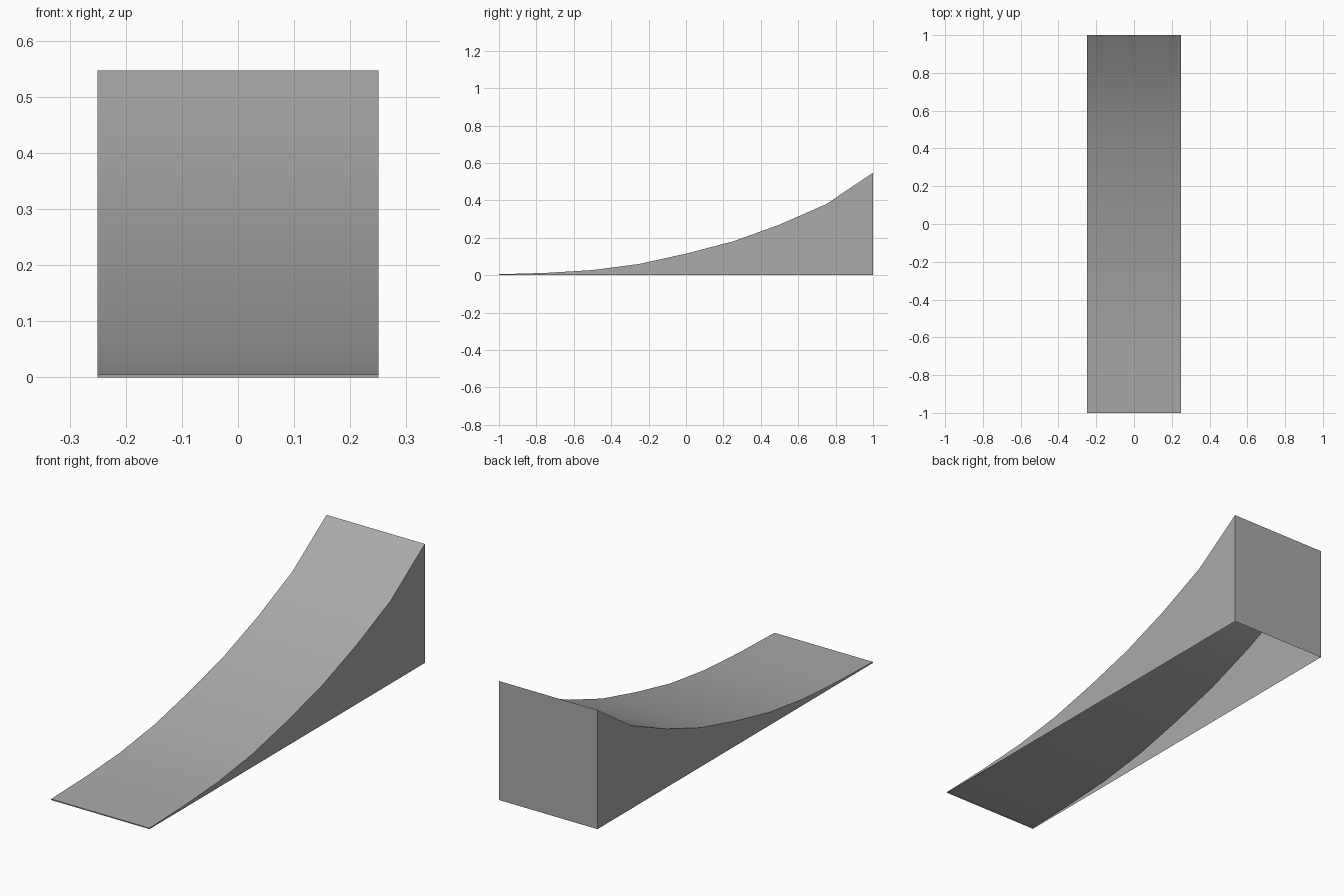
import bpy
import bmesh
import math

cube = bpy.data.objects.get("Cube")
if cube:
    bpy.data.objects.remove(cube, do_unlink=True)

HALF_WIDTH = 0.25
# Heights of the riding surface at even steps from front to back
HEIGHTS = [0.005, 0.012, 0.027, 0.06, 0.115, 0.18, 0.27, 0.38, 0.547]
STEP = 2 / (len(HEIGHTS) - 1)

# Single plain material
grey = bpy.data.materials.new("plain grey")
grey.use_nodes = True
color = (0.4, 0.4, 0.4, 1)
grey.diffuse_color = color
bsdf = next(n for n in grey.node_tree.nodes if n.type == "BSDF_PRINCIPLED")
bsdf.inputs["Base Color"].default_value = color
bsdf.inputs["Roughness"].default_value = 0.8

bm = bmesh.new()


def side_profile(x):
    """Top edge and base edge vertices of one side, front to back."""
    ys = [-1 + i * STEP for i in range(len(HEIGHTS))]
    top = [bm.verts.new((x, y, z)) for y, z in zip(ys, HEIGHTS)]
    base = [bm.verts.new((x, y, 0)) for y in ys]
    return top, base


left_top, left_base = side_profile(HALF_WIDTH)
right_top, right_base = side_profile(-HALF_WIDTH)

# Curved riding surface and the two side walls; the underside stays open
for i in range(len(HEIGHTS) - 1):
    j = i + 1
    bm.faces.new((right_top[i], left_top[i], left_top[j], right_top[j]))
    bm.faces.new((left_base[i], left_base[j], left_top[j], left_top[i]))
    bm.faces.new((right_base[j], right_base[i], right_top[i], right_top[j]))

# Thin front lip and tall back wall
bm.faces.new((right_base[0], left_base[0], left_top[0], right_top[0]))
bm.faces.new((left_base[-1], right_base[-1], right_top[-1], left_top[-1]))

mesh = bpy.data.meshes.new("curved_ramp")
bm.to_mesh(mesh)
bm.free()
mesh.materials.append(grey)
ramp = bpy.data.objects.new("curved_ramp", mesh)
bpy.context.collection.objects.link(ramp)

# Smooth curve with crisp outer edges
bpy.ops.object.select_all(action="DESELECT")
ramp.select_set(True)
bpy.context.view_layer.objects.active = ramp
bpy.ops.object.shade_smooth_by_angle(angle=math.radians(30))
